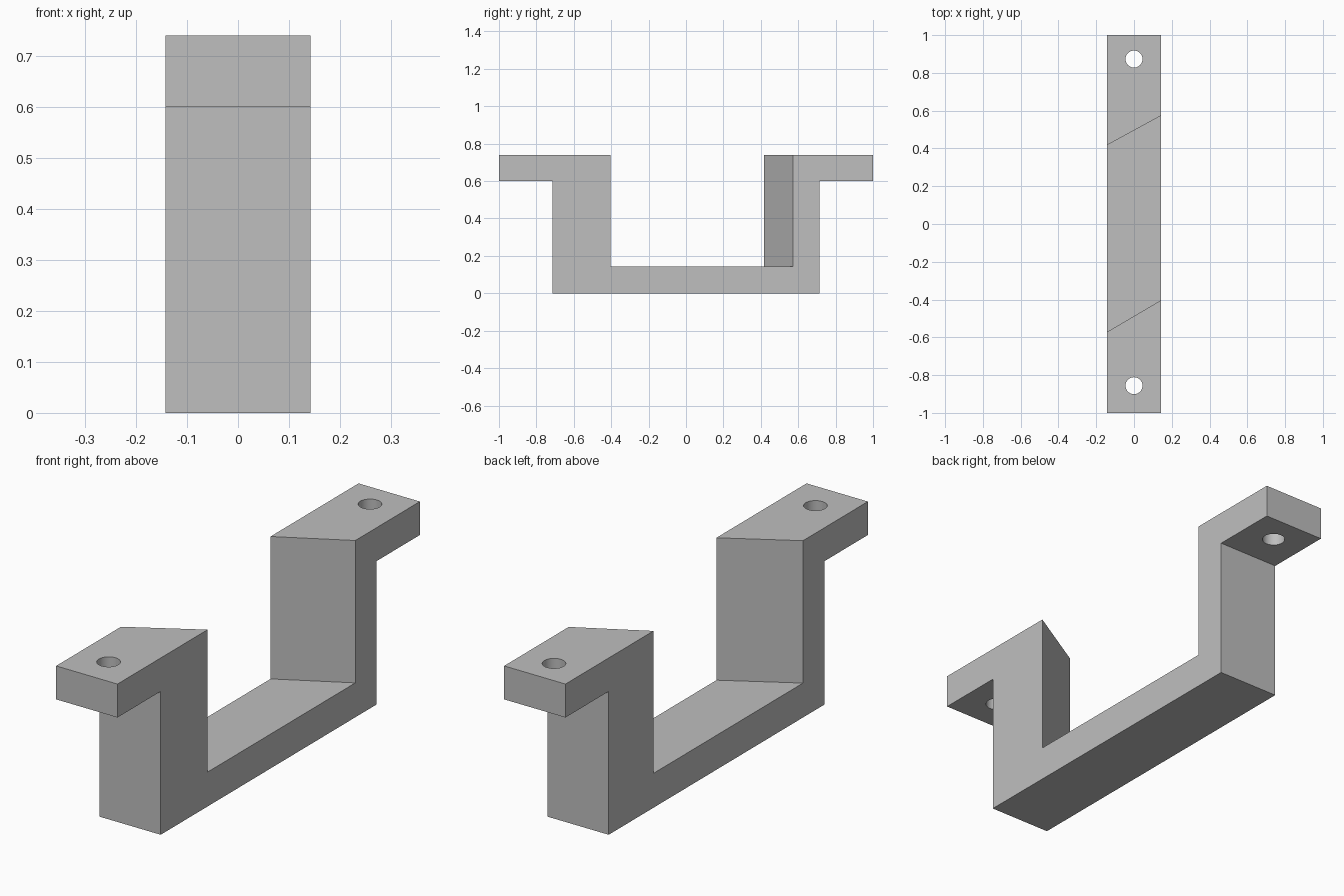
import bpy
import bmesh
import math

cube = bpy.data.objects.get("Cube")
if cube:
    bpy.data.objects.remove(cube, do_unlink=True)

HALF_WIDTH = 0.142
HEIGHT, LEDGE, FLOOR = 0.74, 0.60, 0.144
FOOT = 0.714          # outer face of the uprights
HOLE_RADIUS = 0.045

grey = bpy.data.materials.new("plain_grey")
grey.use_nodes = True
grey.diffuse_color = (0.52, 0.52, 0.52, 1)
grey.node_tree.nodes["Principled BSDF"].inputs["Base Color"].default_value = (0.52, 0.52, 0.52, 1)


def outline(front, back):
    """Side profile (y, z) with the given inner wall positions."""
    return [(-FOOT, 0), (FOOT, 0), (FOOT, LEDGE), (1, LEDGE), (1, HEIGHT),
            (back, HEIGHT), (back, FLOOR), (front, FLOOR), (front, HEIGHT),
            (-1, HEIGHT), (-1, LEDGE), (-FOOT, LEDGE)]


# Bracket body: two side profiles joined, giving skewed inner walls
bm = bmesh.new()
sides = []
for x, front, back in ((-HALF_WIDTH, -0.571, 0.418), (HALF_WIDTH, -0.404, 0.573)):
    sides.append([bm.verts.new((x, y, z)) for y, z in outline(front, back)])
left, right = sides
bm.faces.new(left)
bm.faces.new(right)
for i in range(len(left)):
    j = (i + 1) % len(left)
    bm.faces.new((left[i], left[j], right[j], right[i]))
bmesh.ops.recalc_face_normals(bm, faces=bm.faces)
mesh = bpy.data.meshes.new("bracket")
bm.to_mesh(mesh)
bm.free()
mesh.materials.append(grey)
bracket = bpy.data.objects.new("bracket", mesh)
bpy.context.collection.objects.link(bracket)

# Screw holes through both flanges
cutters = []
for name, y in (("front_hole_cutter", -0.856), ("back_hole_cutter", 0.873)):
    bpy.ops.mesh.primitive_cylinder_add(vertices=32, radius=HOLE_RADIUS, depth=0.4,
                                        location=(0, y, (LEDGE + HEIGHT) / 2))
    cutter = bpy.context.object
    cutter.name = name
    cutter.data.materials.append(grey)
    cutters.append(cutter)
    cut = bracket.modifiers.new(name, "BOOLEAN")
    cut.operation = "DIFFERENCE"
    cut.solver = "EXACT"
    cut.object = cutter

# Apply the cuts, drop the cutters, smooth the hole walls
bpy.ops.object.select_all(action="DESELECT")
bracket.select_set(True)
bpy.context.view_layer.objects.active = bracket
for modifier in list(bracket.modifiers):
    bpy.ops.object.modifier_apply(modifier=modifier.name)
for cutter in cutters:
    bpy.data.objects.remove(cutter, do_unlink=True)
bpy.ops.object.shade_smooth_by_angle(angle=math.radians(25))
